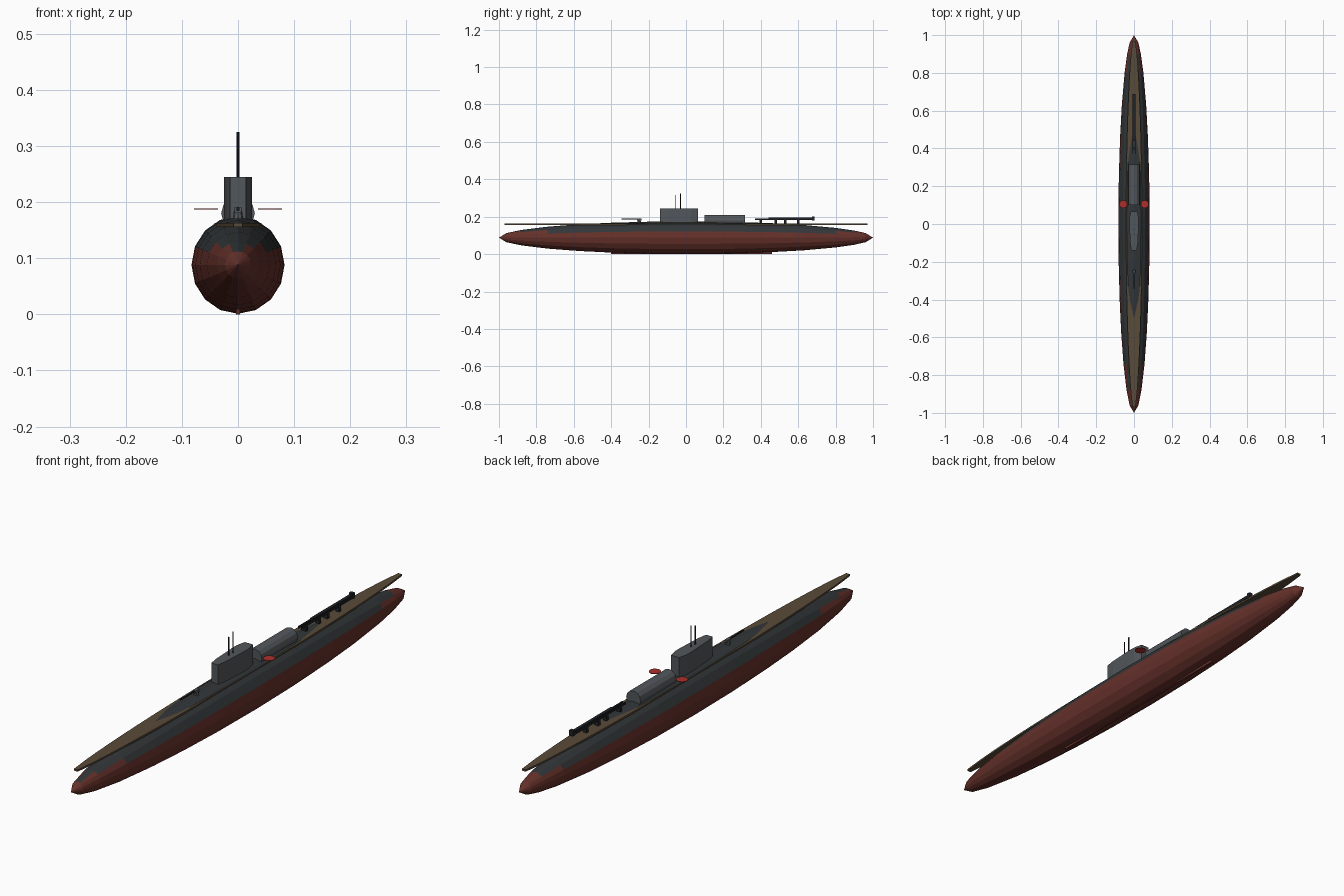
import bpy, bmesh, math
from mathutils import Vector

if "Cube" in bpy.data.objects:
    bpy.data.objects.remove(bpy.data.objects["Cube"])


def material(name, rgb):
    m = bpy.data.materials.new(name)
    m.diffuse_color = (*rgb, 1)
    m.use_nodes = True
    m.node_tree.nodes["Principled BSDF"].inputs["Base Color"].default_value = m.diffuse_color
    return m


RED = material("hull_red", (0.13, 0.03, 0.023))
DARK = material("upper_dark", (0.032, 0.037, 0.04))
WOOD = material("deck_wood", (0.10, 0.07, 0.04))
GREY = material("tower_grey", (0.085, 0.095, 0.105))
BLACK = material("metal_black", (0.015, 0.016, 0.02))
BRIGHT = material("disc_red", (0.40, 0.03, 0.025))


def finish(name, bm, *mats):
    bmesh.ops.recalc_face_normals(bm, faces=bm.faces)
    me = bpy.data.meshes.new(name)
    bm.to_mesh(me)
    bm.free()
    for m in mats:
        me.materials.append(m)
    ob = bpy.data.objects.new(name, me)
    bpy.context.collection.objects.link(ob)
    return ob


def box(name, lo, hi, mat):
    bm = bmesh.new()
    bmesh.ops.create_cube(bm, size=1)
    lo, hi = Vector(lo), Vector(hi)
    for v in bm.verts:
        v.co = (lo + hi) / 2 + v.co * (hi - lo)
    return finish(name, bm, mat)


def rod(name, a, b, r, mat, sides=8, r2=None):
    a, b = Vector(a), Vector(b)
    bm = bmesh.new()
    bmesh.ops.create_cone(bm, cap_ends=True, segments=sides, radius1=r,
                          radius2=r if r2 is None else r2, depth=(b - a).length)
    ob = finish(name, bm, mat)
    ob.rotation_mode = 'QUATERNION'
    ob.rotation_quaternion = (b - a).to_track_quat('Z', 'Y')
    ob.location = (a + b) / 2
    return ob


def prism(name, outline, z0, z1, mat):
    bm = bmesh.new()
    f = bm.faces.new([bm.verts.new((x, y, z0)) for x, y in outline])
    ext = bmesh.ops.extrude_face_region(bm, geom=[f])
    for v in ext["geom"]:
        if isinstance(v, bmesh.types.BMVert):
            v.co.z = z1
    return finish(name, bm, mat)


# Hull: 16-sided spindle lofted through stations, upper faces dark
CZ, RX, RZ, N = 0.088, 0.083, 0.087, 16
stations = [-0.96, -0.88, -0.74, -0.57, -0.4, -0.2, 0.03, 0.25, 0.46, 0.63, 0.80, 0.90, 0.96]
bm = bmesh.new()
rings = []
for y in stations:
    r = math.sqrt(1 - y * y)
    rings.append([bm.verts.new((RX * r * math.cos(2 * math.pi * i / N), y,
                                CZ + RZ * r * math.sin(2 * math.pi * i / N))) for i in range(N)])
for a, b in zip(rings, rings[1:]):
    for i in range(N):
        j = (i + 1) % N
        bm.faces.new((a[i], a[j], b[j], b[i]))
for ring, y in ((rings[0], -1), (rings[-1], 1)):
    tip = bm.verts.new((0, y, CZ))
    for i in range(N):
        bm.faces.new((ring[i], ring[(i + 1) % N], tip))
for f in bm.faces:
    f.material_index = int(f.calc_center_median().z > 0.118)
finish("hull", bm, RED, DARK)
box("keel", (-0.004, -0.4, 0), (0.004, 0.46, 0.01), RED)

# Wooden deck: flat lens poking out of the hull fore and aft
ys = [-0.97 + 1.94 * i / 24 for i in range(25)]
half = [(0.042 * (1 - y * y) ** 0.6, y) for y in ys]
prism("deck", half + [(-x, y) for x, y in reversed(half)], 0.156, 0.163, WOOD)

# Conning tower with tapered ends, and its periscopes
side = [(0.014, -0.14), (0.020, -0.10), (0.025, 0.0), (0.025, 0.03), (0.017, 0.065)]
prism("conning_tower", side + [(-x, y) for x, y in reversed(side)], 0.15, 0.245, GREY)
rod("periscope_aft", (0, -0.03, 0.24), (0, -0.03, 0.325), 0.0025, BLACK)
rod("periscope_fore", (0, -0.055, 0.24), (0, -0.055, 0.315), 0.002, BLACK)

# Rounded hangar behind the tower
rod("hangar", (0, 0.10, 0.18), (0, 0.315, 0.18), 0.03, GREY, 12)

# Red discs either side
for s, label in ((-1, "left"), (1, "right")):
    rod("disc_" + label, (s * 0.057, 0.105, 0.187), (s * 0.057, 0.105, 0.189), 0.021, BRIGHT, 16)

# Catapult: twin rails, ties, supports and a crane boom
for s, label in ((-1, "left"), (1, "right")):
    box("catapult_rail_" + label, (s * 0.006 - 0.002, 0.37, 0.183),
        (s * 0.006 + 0.002, 0.685, 0.191), BLACK)
box("catapult_beam", (-0.006, 0.44, 0.186), (0.006, 0.68, 0.196), BLACK)
box("catapult_end", (-0.008, 0.675, 0.181), (0.008, 0.688, 0.202), BLACK)
for i, y in enumerate((0.40, 0.48, 0.53, 0.60)):
    box(f"catapult_support_{i}", (-0.008, y - 0.006, 0.155), (0.008, y + 0.006, 0.185), BLACK)

# Deck gun
rod("gun_mount", (0, -0.25, 0.165), (0, -0.25, 0.185), 0.010, GREY, 8, 0.007)
box("gun_breech", (-0.006, -0.262, 0.181), (0.006, -0.238, 0.191), GREY)
rod("gun_barrel", (0, -0.25, 0.187), (0, -0.345, 0.188), 0.003, BLACK)
